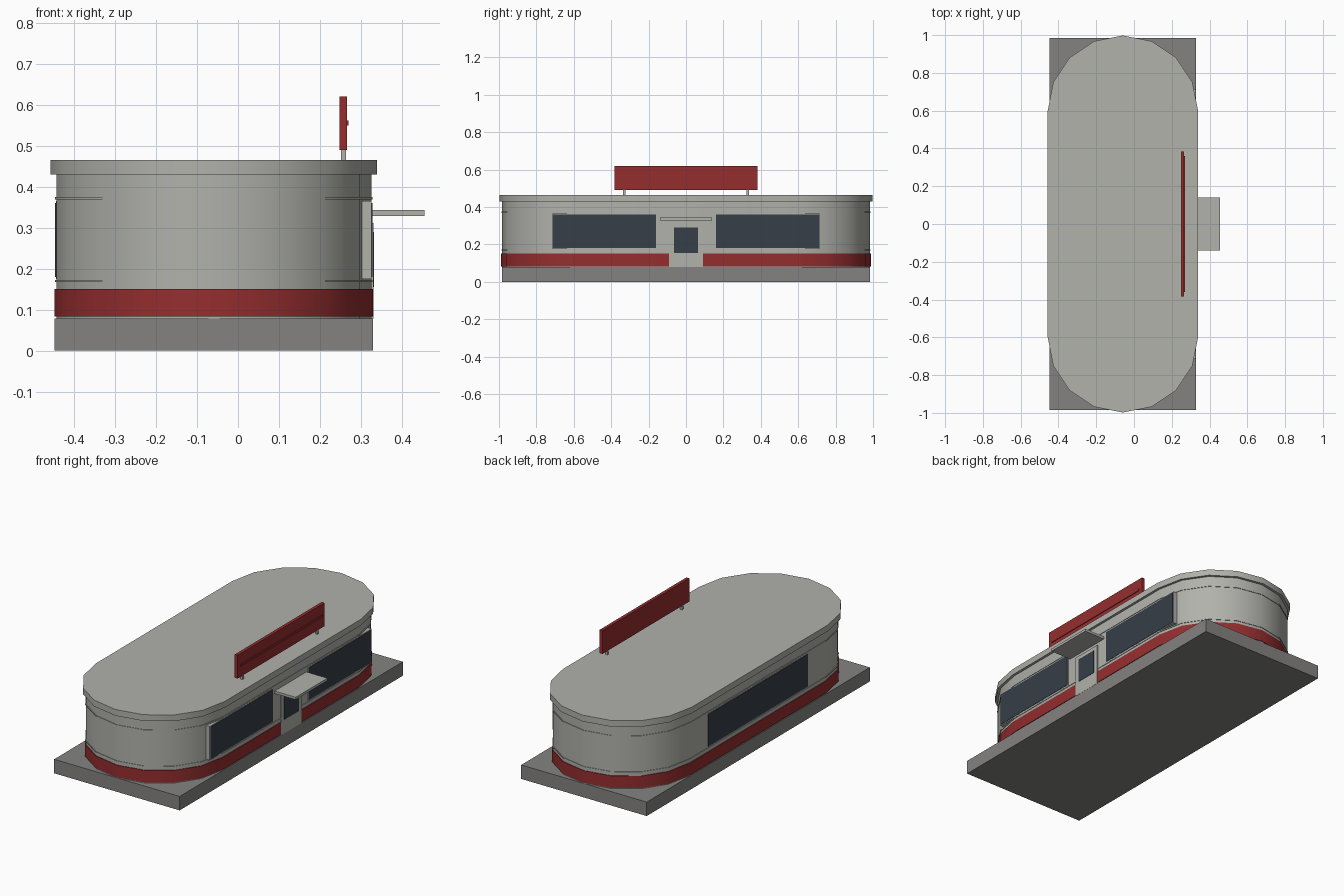
import bpy
import bmesh
from math import pi, sin, cos

cube = bpy.data.objects.get("Cube")
if cube:
    bpy.data.objects.remove(cube, do_unlink=True)

CX = -0.059       # centre line of the building
STRAIGHT = 0.6    # half length of the straight walls
R = 0.384         # wall radius
FACE = CX + R     # entrance wall
BACK = CX - R     # rear wall


def material(name, r, g, b):
    m = bpy.data.materials.new(name)
    m.use_nodes = True
    m.diffuse_color = (r, g, b, 1)
    m.node_tree.nodes["Principled BSDF"].inputs["Base Color"].default_value = (r, g, b, 1)
    return m


metal = material("pale metal", 0.44, 0.445, 0.41)
concrete = material("concrete", 0.23, 0.226, 0.22)
red = material("red", 0.30, 0.027, 0.028)
glass = material("dark glass", 0.038, 0.049, 0.064)


def finish(name, bm, mat):
    bmesh.ops.recalc_face_normals(bm, faces=bm.faces)
    mesh = bpy.data.meshes.new(name)
    bm.to_mesh(mesh)
    bm.free()
    mesh.materials.append(mat)
    ob = bpy.data.objects.new(name, mesh)
    bpy.context.collection.objects.link(ob)
    return ob


def box(name, xs, ys, zs, mat):
    bm = bmesh.new()
    bmesh.ops.create_cube(bm, size=1)
    for v in bm.verts:
        for i, (lo, hi) in enumerate((xs, ys, zs)):
            v.co[i] = lo if v.co[i] < 0 else hi
    return finish(name, bm, mat)


def capsule(name, radius, z0, z1, mat, steps=8):
    """Upright slab with straight sides and half-round ends."""
    bm = bmesh.new()
    ring = []
    for end, start in ((1, 0), (-1, pi)):
        for i in range(steps + 1):
            a = start + pi * i / steps
            ring.append(bm.verts.new((CX + radius * cos(a), end * STRAIGHT + radius * sin(a), z0)))
    base = bm.faces.new(ring)
    top = bmesh.ops.extrude_face_region(bm, geom=[base], use_keep_orig=True)["geom"]
    for v in top:
        if isinstance(v, bmesh.types.BMVert):
            v.co.z = z1
    ob = finish(name, bm, mat)
    bpy.ops.object.select_all(action="DESELECT")
    ob.select_set(True)
    bpy.context.view_layer.objects.active = ob
    bpy.ops.object.shade_smooth_by_angle()
    return ob


# Foundation and rounded shell
box("foundation", (CX - 0.388, CX + 0.388), (-0.985, 0.985), (0, 0.078), concrete)
capsule("walls", R, 0.078, 0.431, metal)
capsule("red_band", R + 0.004, 0.083, 0.15, red)
capsule("lower_trim", R + 0.003, 0.167, 0.173, metal)
capsule("upper_trim", R + 0.003, 0.369, 0.375, metal)
capsule("roof", R + 0.014, 0.43, 0.465, metal)

# Windows: a pair beside the entrance and a wide one at the rear
for side, s in (("left", 1), ("right", -1)):
    for part, grow, x, mat in (("frame", 0.005, 0.001, metal), ("glass", 0, 0.003, glass)):
        ys = sorted((s * (0.16 - grow), s * (0.71 + grow)))
        box(f"{side}_window_{part}", (FACE - 0.03, FACE + x), ys, (0.18 - grow, 0.36 + grow), mat)
box("rear_window_frame", (BACK - 0.001, BACK + 0.02), (-0.445, 0.445), (0.175, 0.365), metal)
box("rear_window_glass", (BACK - 0.003, BACK + 0.02), (-0.44, 0.44), (0.18, 0.36), glass)

# Entrance
box("door", (FACE - 0.02, FACE + 0.005), (-0.09, 0.09), (0.078, 0.312), metal)
box("door_glass", (FACE - 0.01, FACE + 0.007), (-0.063, 0.063), (0.155, 0.29), glass)
box("canopy", (FACE - 0.01, 0.455), (-0.14, 0.14), (0.329, 0.343), metal)

# Roof sign on two posts
box("sign_board", (0.248, 0.266), (-0.383, 0.383), (0.49, 0.62), red)
box("sign_strip", (0.26, 0.27), (-0.36, 0.36), (0.549, 0.561), red)
for side, y in (("left", 0.33), ("right", -0.33)):
    box(f"{side}_sign_post", (0.251, 0.263), (y - 0.006, y + 0.006), (0.46, 0.495), metal)
